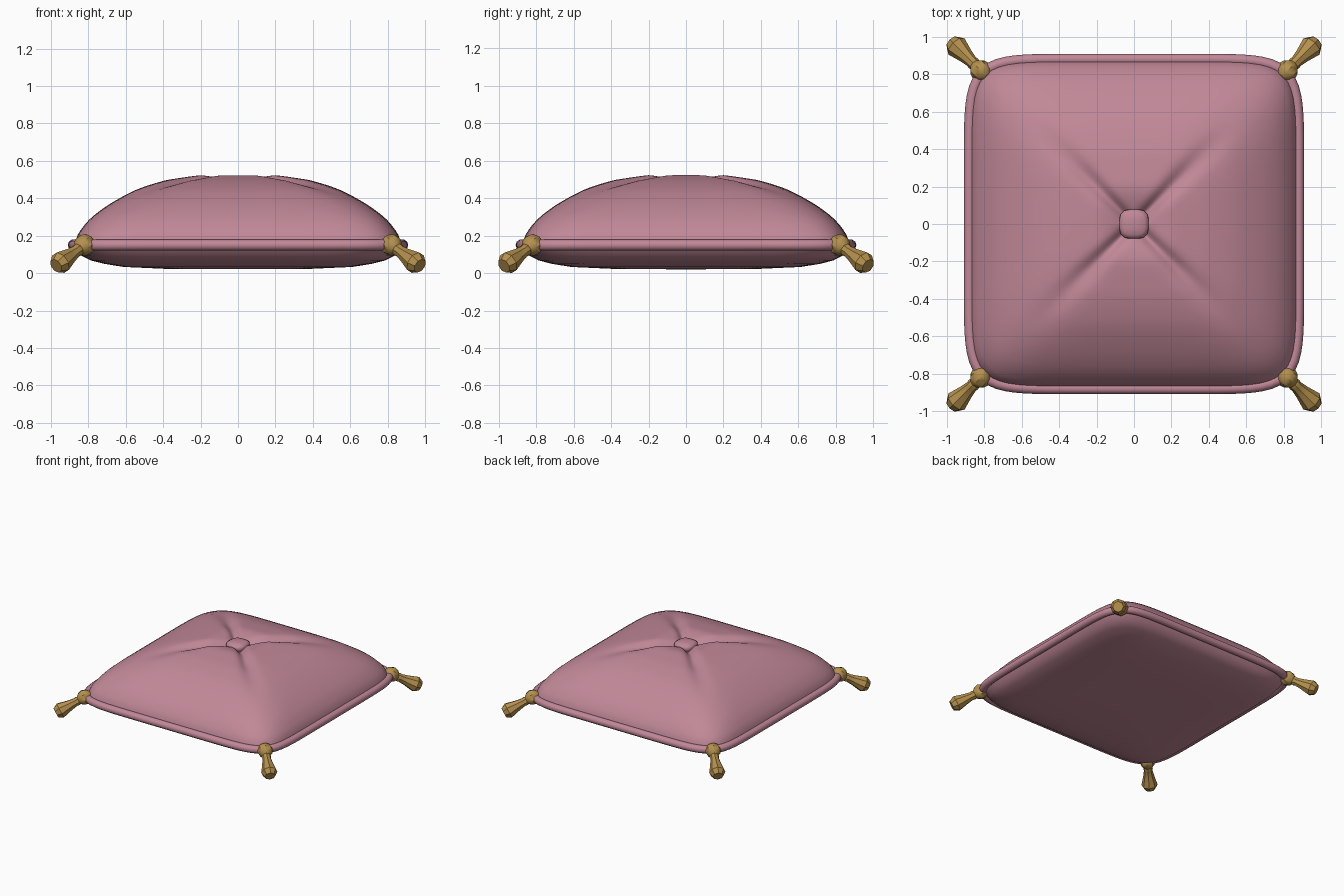
import bpy, bmesh, math
from mathutils import Vector

if "Cube" in bpy.data.objects:
    bpy.data.objects.remove(bpy.data.objects["Cube"])


def material(name, rgb):
    m = bpy.data.materials.new(name)
    m.diffuse_color = (*rgb, 1)
    m.use_nodes = True
    m.node_tree.nodes["Principled BSDF"].inputs["Base Color"].default_value = m.diffuse_color
    return m


PINK = material("dusty pink fabric", (0.53, 0.245, 0.31))
GOLD = material("gold thread", (0.46, 0.28, 0.075))
SEAM_Z, HALF = 0.15, 0.875


def outline(a, half, n):
    """Point on a rounded square at angle a."""
    c, s = math.cos(a), math.sin(a)
    k = half / (abs(c) ** n + abs(s) ** n) ** (1 / n)
    return k * c, k * s


def curve(table, t):
    """Smooth-step free linear lookup in a short profile."""
    for (t0, v0), (t1, v1) in zip(table, table[1:]):
        if t <= t1:
            return v0 + (v1 - v0) * (t - t0) / (t1 - t0)
    return table[-1][1]


def skin(name, rings, mat, closed=False, caps=True, angle=40):
    """Join equal-length rings of points into a surface."""
    bm = bmesh.new()
    vr = [[bm.verts.new(p) for p in r] for r in rings]
    n = len(rings[0])
    pairs = list(zip(vr, vr[1:])) + ([(vr[-1], vr[0])] if closed else [])
    for a, b in pairs:
        for i in range(n):
            j = (i + 1) % n
            bm.faces.new((a[i], a[j], b[j], b[i]))
    if caps and not closed:
        bm.faces.new(vr[0])
        bm.faces.new(vr[-1])
    bmesh.ops.recalc_face_normals(bm, faces=bm.faces)
    me = bpy.data.meshes.new(name)
    bm.to_mesh(me)
    bm.free()
    me.materials.append(mat)
    ob = bpy.data.objects.new(name, me)
    bpy.context.collection.objects.link(ob)
    bpy.context.view_layer.objects.active = ob
    ob.select_set(True)
    bpy.ops.object.shade_smooth_by_angle(angle=math.radians(angle))
    ob.select_set(False)
    return ob


# Cushion: concentric rounded-square rings, domed top with diagonal tucks
TOP = [(0, 0.375), (0.23, 0.375), (0.33, 0.362), (0.44, 0.347), (0.54, 0.322), (0.62, 0.297),
       (0.70, 0.262), (0.78, 0.222), (0.85, 0.18), (0.90, 0.145), (0.95, 0.095), (0.98, 0.055), (1, 0)]
BOTTOM = [(0, 0.13), (0.45, 0.127), (0.7, 0.117), (0.82, 0.10), (0.9, 0.082), (0.96, 0.055), (1, 0)]
ANGLES = [2 * math.pi * i / 160 for i in range(160)]


def top_ring(t):
    pts = []
    for a in ANGLES:
        x, y = outline(a, HALF * t, 3 + 5 * t * t)
        d = abs(abs(x) - abs(y)) / math.sqrt(2)
        fade = min(1, max(0, (0.72 - t) / 0.4))
        tuck = 0.034 * fade * math.exp(-(d / (0.022 + 0.07 * t)) ** 2)
        dimple = 0.045 * math.exp(-(t / 0.13) ** 2)
        pts.append((x, y, SEAM_Z + curve(TOP, t) - tuck - dimple))
    return pts


def bottom_ring(t):
    return [(*outline(a, HALF * t, 3 + 5 * t * t), SEAM_Z - curve(BOTTOM, t)) for a in ANGLES]


STEPS = [0.03 + 0.04 * i for i in range(23)] + [0.94, 0.96, 0.98, 0.99]
skin("cushion", [top_ring(t) for t in STEPS + [1]] +
     [bottom_ring(t) for t in (0.99, 0.96, 0.9, 0.82, 0.7, 0.45, 0.1)], PINK, angle=60)

# Piping: round cord following the seam
cord = []
for a in ANGLES:
    x, y = outline(a, 0.88, 8)
    out = Vector((abs(x) ** 7 * math.copysign(1, x), abs(y) ** 7 * math.copysign(1, y), 0)).normalized()
    ring = []
    for k in range(10):
        b = 2 * math.pi * k / 10
        ring.append(Vector((x, y, SEAM_Z)) + out * 0.03 * math.cos(b) + Vector((0, 0, 0.03 * math.sin(b))))
    cord.append(ring)
skin("piping", cord, PINK, closed=True, angle=60)

# Button: small domed rounded square in the dimple
skin("button", [[(*outline(a, r, 3), z) for a in ANGLES[::8]]
                for r, z in ((0.07, 0.46), (0.08, 0.485), (0.077, 0.503), (0.058, 0.515), (0.025, 0.52))],
     PINK, angle=60)

# Tassels: knot, binding and flared skirt, one per corner
PROFILE = [(-0.055, 0.02), (-0.035, 0.048), (0, 0.06), (0.03, 0.05), (0.05, 0.032), (0.06, 0.036),
           (0.075, 0.032), (0.13, 0.042), (0.205, 0.061), (0.243, 0.04)]
for sy, row in ((-1, "front"), (1, "back")):
    for sx, side in ((-1, "left"), (1, "right")):
        axis = Vector((0.13 * sx, 0.13 * sy, -0.095)).normalized()
        u = Vector((-sy, sx, 0)).normalized()
        v = axis.cross(u)
        base = Vector((0.82 * sx, 0.82 * sy, SEAM_Z))
        rings = [[base + axis * s + (u * math.cos(k * math.pi / 4) + v * math.sin(k * math.pi / 4)) * r
                  for k in range(8)] for s, r in PROFILE]
        skin(f"tassel_{row}_{side}", rings, GOLD, angle=35)
